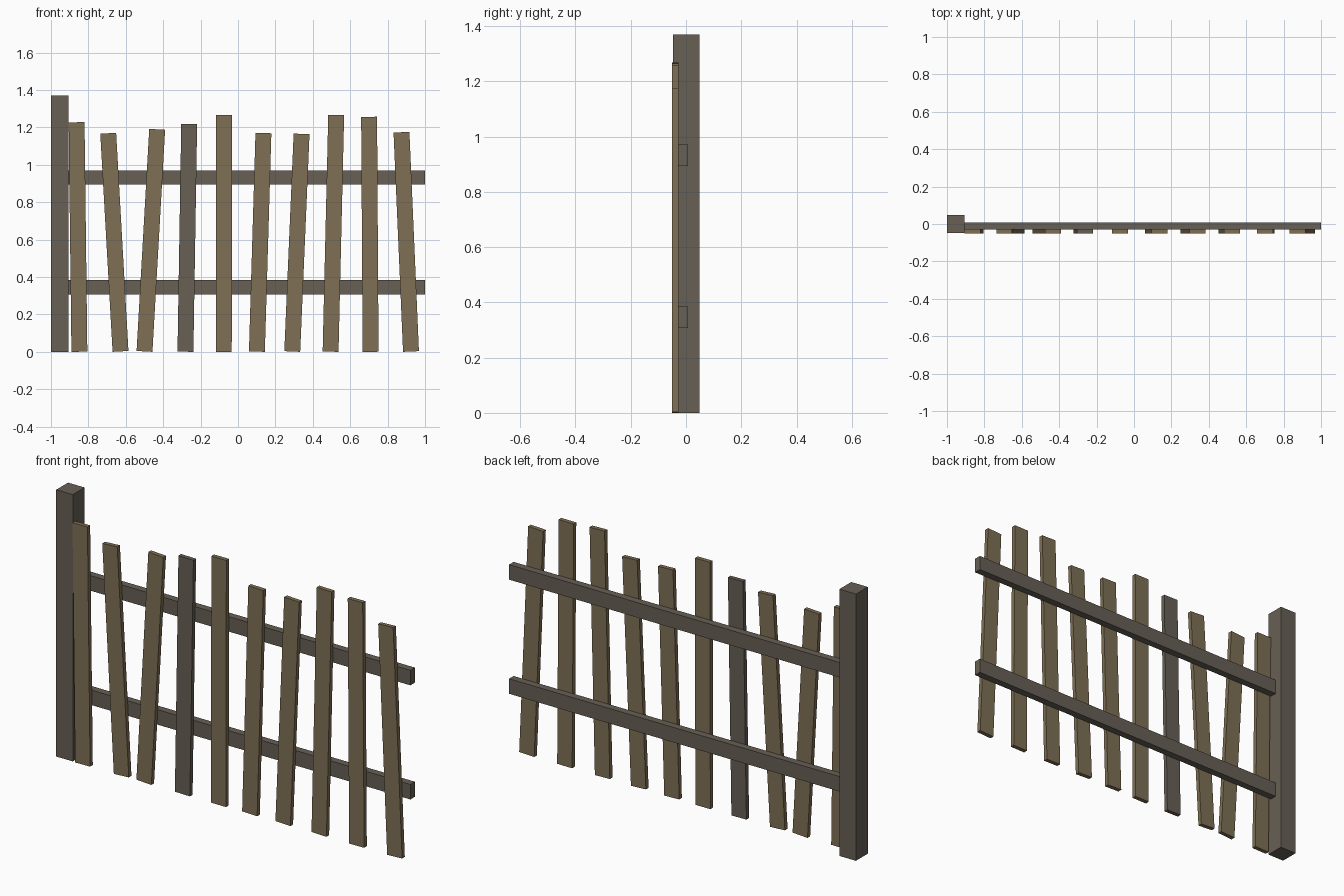
import bpy
import math

if "Cube" in bpy.data.objects:
    bpy.data.objects.remove(bpy.data.objects["Cube"], do_unlink=True)


def make_material(name, color):
    mat = bpy.data.materials.new(name)
    mat.use_nodes = True
    mat.diffuse_color = color
    mat.node_tree.nodes["Principled BSDF"].inputs["Base Color"].default_value = color
    return mat


brown = make_material("brown wood", (0.21, 0.16, 0.09, 1))
grey = make_material("grey wood", (0.135, 0.115, 0.09, 1))


def box(name, center, size, mat, tilt=0.0):
    bpy.ops.mesh.primitive_cube_add(size=1, location=center)
    obj = bpy.context.object
    obj.name = name
    obj.scale = size
    obj.rotation_euler.y = tilt
    obj.data.materials.append(mat)
    return obj


# Post at one end
box("post", (-0.953, 0.001, 0.685), (0.094, 0.096, 1.37), grey)

# Two horizontal rails, running from the post to the open end
for name, z in (("lower_rail", 0.346), ("upper_rail", 0.932)):
    box(name, (0.045, -0.0105, z), (1.91, 0.037, 0.077), grey)

# Leaning pickets: bottom centre x, top centre x, height
pickets = [
    (-0.848, -0.863, 1.228), (-0.628, -0.694, 1.171), (-0.500, -0.432, 1.192),
    (-0.281, -0.261, 1.219), (-0.076, -0.074, 1.267), (0.101, 0.136, 1.171),
    (0.290, 0.340, 1.167), (0.495, 0.525, 1.267), (0.709, 0.701, 1.257),
    (0.925, 0.874, 1.176),
]
WIDTH = 0.085
for i, (low, high, height) in enumerate(pickets):
    tilt = math.atan2(high - low, height)
    # Tilted length that keeps the corners between the ground and the height
    length = (height - WIDTH * abs(math.sin(tilt))) / math.cos(tilt)
    box(f"picket_{i + 1}", ((low + high) / 2, -0.039, height / 2),
        (WIDTH, 0.022, length), grey if i == 3 else brown, tilt)
